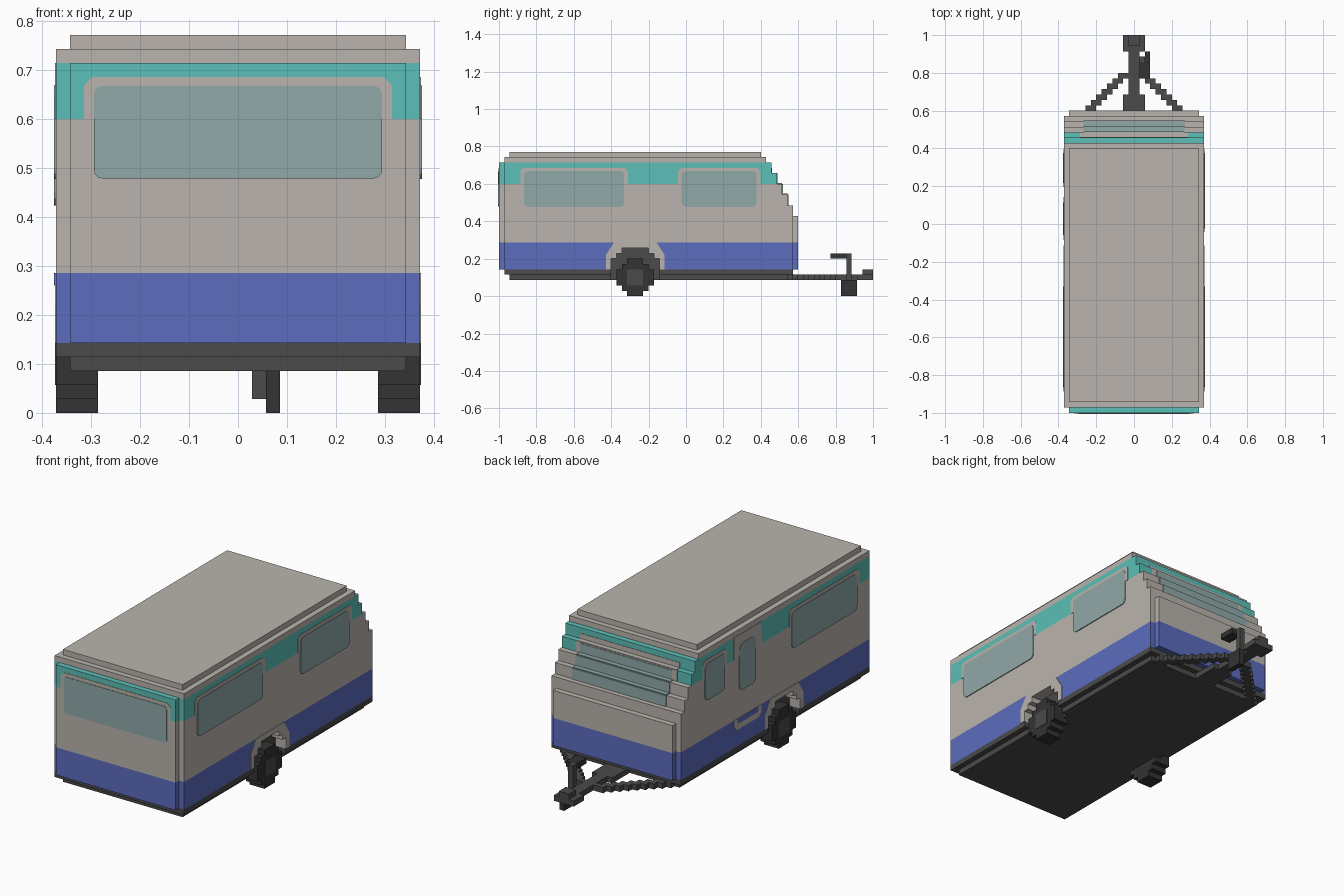
import bpy
import bmesh
import math
from mathutils import Vector

U = 2 / 70            # one block
SKIN = 0.08           # thickness of one painted layer, in blocks

if "Cube" in bpy.data.objects:
    bpy.data.objects.remove(bpy.data.objects["Cube"], do_unlink=True)


def material(name, rgb):
    m = bpy.data.materials.new(name)
    m.use_nodes = True
    m.diffuse_color = (*rgb, 1)
    m.node_tree.nodes["Principled BSDF"].inputs["Base Color"].default_value = (*rgb, 1)
    return m


CREAM = material("warm cream", (0.49, 0.456, 0.418))
TEAL = material("teal", (0.107, 0.52, 0.48))
BLUE = material("blue", (0.107, 0.15, 0.515))
GLASS = material("window grey", (0.283, 0.392, 0.392))
FRAME = material("chassis grey", (0.069, 0.069, 0.069))
RUBBER = material("tyre black", (0.033, 0.033, 0.033))
SHELL = [CREAM, TEAL, BLUE, FRAME]


def prism(name, outline, axis, lo, hi, mat):
    """Extrude a 2D outline along an axis; all sizes in blocks."""
    def place(p, d):
        c = list(p)
        c.insert("xyz".index(axis), d)
        return Vector(c) * U
    bm = bmesh.new()
    a = [bm.verts.new(place(p, lo)) for p in outline]
    b = [bm.verts.new(place(p, hi)) for p in outline]
    bm.faces.new(a)
    bm.faces.new(b)
    for i in range(len(a)):
        j = (i + 1) % len(a)
        bm.faces.new((a[i], a[j], b[j], b[i]))
    bmesh.ops.recalc_face_normals(bm, faces=bm.faces)
    me = bpy.data.meshes.new(name)
    bm.to_mesh(me)
    bm.free()
    me.materials.append(mat)
    ob = bpy.data.objects.new(name, me)
    bpy.context.scene.collection.objects.link(ob)
    return ob


def rect(a0, a1, b0, b1):
    return [(a0, b0), (a1, b0), (a1, b1), (a0, b1)]


def box(name, x0, x1, y0, y1, z0, z1, mat):
    return prism(name, rect(y0, y1, z0, z1), "x", x0, x1, mat)


def stairs(rows):
    """Outline of stacked rows (z0, z1, y0, y1)."""
    right, left = [], []
    for z0, z1, y0, y1 in rows:
        for side, y in ((right, y1), (left, y0)):
            if side and side[-1][0] == y:
                side.pop()
            elif not side or side[-1] != (y, z0):
                side.append((y, z0))
            side.append((y, z1))
    return right + left[::-1]


def rounded(a0, a1, b0, b1, r=0.8, steps=3):
    pts = []
    corners = ((a1 - r, b1 - r), (a0 + r, b1 - r), (a0 + r, b0 + r), (a1 - r, b0 + r))
    for q, (ca, cb) in enumerate(corners):
        for k in range(steps + 1):
            t = (q + k / steps) * math.pi / 2
            pts.append((ca + r * math.cos(t), cb + r * math.sin(t)))
    return pts


def plate(name, outline, axis, at, out, mat, layer=1):
    return prism(name, outline, axis, at, at + out * SKIN * layer, mat)


def cut(ob, cutters):
    for c in cutters:
        mod = ob.modifiers.new("well", "BOOLEAN")
        mod.operation, mod.solver, mod.object = "DIFFERENCE", "EXACT", c
    dg = bpy.context.evaluated_depsgraph_get()
    me = bpy.data.meshes.new_from_object(ob.evaluated_get(dg))
    ob.modifiers.clear()
    ob.data = me


def paint_bands(ob):
    """Split the shell at the colour bands and colour faces by height."""
    bm = bmesh.new()
    bm.from_mesh(ob.data)
    for z in (10, 21, 25):
        geom = bm.verts[:] + bm.edges[:] + bm.faces[:]
        bmesh.ops.bisect_plane(bm, geom=geom, plane_co=(0, 0, z * U), plane_no=(0, 0, 1))
    for f in bm.faces:
        c = f.calc_center_median() / U
        f.material_index = 2 if c.z < 10 else 1 if 21.05 < c.z < 25.05 else 0
        if 10.5 < abs(c.x) < 12.9 and -14.1 < c.y < -4.9 and 5 < c.z < 9.1:
            f.material_index = 3 if abs(f.normal.x) > 0.9 else 0
    ob.data.materials.clear()
    for m in SHELL:
        ob.data.materials.append(m)
    bm.to_mesh(ob.data)
    bm.free()


# Shell with a stepped rear, and raised end panels
rows = [(5, 17, -34, 20), (17, 19, -34, 19), (19, 21, -34, 18),
        (21, 23, -34, 17), (23, 25, -34, 16), (25, 26, -34, 15)]
body = prism("body_shell", stairs(rows), "x", -13, 13, CREAM)
front_panel = box("front_panel", -12, 12, -35, -34, 5, 25, CREAM)
rear_panel = box("rear_panel", -12, 12, 20, 21, 5, 15, CREAM)
box("roof_plate", -12, 12, -33, 14, 26, 27, CREAM)

# Chassis
upper_chassis = box("upper_chassis", -13, 13, -34, 20, 4, 5, FRAME)
lower_chassis = box("lower_chassis", -12, 12, -33, 19, 3, 4, FRAME)

# Wheel wells
well = stairs([(2, 7, -14, -5), (7, 8, -13, -6), (8, 9, -12, -7)])
cutters = [prism("well_cutter", well, "x", min(s * 11, s * 14), max(s * 11, s * 14), FRAME)
           for s in (-1, 1)]
for ob in (body, upper_chassis, lower_chassis):
    cut(ob, cutters)
for c in cutters:
    bpy.data.objects.remove(c, do_unlink=True)
for ob in (body, front_panel, rear_panel):
    paint_bands(ob)

# Wheels, arch trim and side windows
tyre = stairs([(0, 1, -11, -8), (1, 2, -12, -7), (2, 5, -13, -6),
               (5, 6, -12, -7), (6, 7, -11, -8)])
arch = [(-15, 5), (-15, 7.7), (-13.5, 10), (-5.5, 10), (-4, 7.7), (-4, 5), (-5, 5),
        (-5, 7), (-6, 7), (-6, 8), (-7, 8), (-7, 9), (-12, 9), (-12, 8), (-13, 8),
        (-13, 7), (-14, 7), (-14, 5)]
for s, side in ((-1, "right"), (1, "left")):
    prism(side + "_tyre", tyre, "x", s * 10, s * 13, RUBBER)
    plate(side + "_hub", rect(-11, -8, 2, 5), "x", s * 13, s, FRAME)
    plate(side + "_arch_trim", arch, "x", s * 13, s, CREAM)
    near = 7.6 if s < 0 else -0.8
    for label, y0, y1 in (("long", -30.3, -11.6), ("short", near, 13.2)):
        surround = [(y0 - .7, 21), (y1 + .7, 21), (y1 + .7, 23.4), (y1 + .1, 24),
                    (y0 - .1, 24), (y0 - .7, 23.4)]
        plate(f"{side}_{label}_surround", surround, "x", s * 13, s, CREAM)
        plate(f"{side}_{label}_window", rounded(y0, y1, 16.7, 23.4), "x", s * 13, s, GLASS, 2)

# Door on the right side
plate("door_upper", rect(-3, 5, 21, 25), "x", -13, -1, CREAM)
plate("door_window", rounded(-1.3, 3.4, 14.8, 23.3, 1), "x", -13, -1, GLASS, 2)
sill = [(-3, 10), (-3, 8.8), (-2.2, 8), (4.2, 8), (5, 8.8), (5, 10)]
plate("door_sill", sill, "x", -13, -1, CREAM)
plate("door_lower_inset", rect(-2, 4, 9.1, 10), "x", -13, -1, BLUE, 2)

# Front window
surround = [(-11, 21), (11, 21), (11, 23.4), (10.4, 24), (-10.4, 24), (-11, 23.4)]
plate("front_surround", surround, "y", -35, -1, CREAM)
plate("front_window", rounded(-10.3, 10.3, 16.75, 23.35, 0.6), "y", -35, -1, GLASS, 2)

# Rear window wraps over the steps
plate("rear_surround_top", rect(-10, 10, 23, 24), "y", 16, 1, CREAM)
plate("rear_surround_tread", rect(-10, 10, 16, 17), "z", 23, 1, CREAM)
plate("rear_surround", rect(-10.2, 10.2, 21, 23), "y", 17, 1, CREAM)
for y, z0, z1, w in ((17, 21, 22.8, 9.2), (18, 19, 21, 9.4), (19, 17, 19, 9.4)):
    plate("rear_window", rect(-w, w, z0, z1), "y", y, 1, GLASS, 2)
for z, y in ((21, 17), (19, 18)):
    plate("rear_window_tread", rect(-9.4, 9.4, y, y + 1), "z", z, 1, GLASS, 2)

# Drawbar, stepped braces and hitch
box("drawbar", -1, 1, 19, 35, 3, 4, FRAME)
box("drawbar_foot", -2, 2, 19, 24, 3, 4, FRAME)
box("hitch_base", -2, 2, 32, 35, 3, 4, FRAME)
box("hitch_coupler", -1, 1, 33, 35, 4, 5, FRAME)
for s in (-1, 1):
    for i in range(-2, 7):
        x0, x1 = sorted((s * (7 - i), s * (9 - i)))
        box("drawbar_brace", x0, x1, 21 + i, 22 + i, 3, 4, FRAME)

# Jockey wheel
box("jockey_post", 1, 2, 30, 31, 1, 8, FRAME)
box("jockey_handle", 1, 2, 27, 30, 7, 8, RUBBER)
box("jockey_grip", 2, 3, 27, 30, 7, 8, RUBBER)
box("jockey_wheel", 2, 3, 29, 32, 0, 3, RUBBER)
